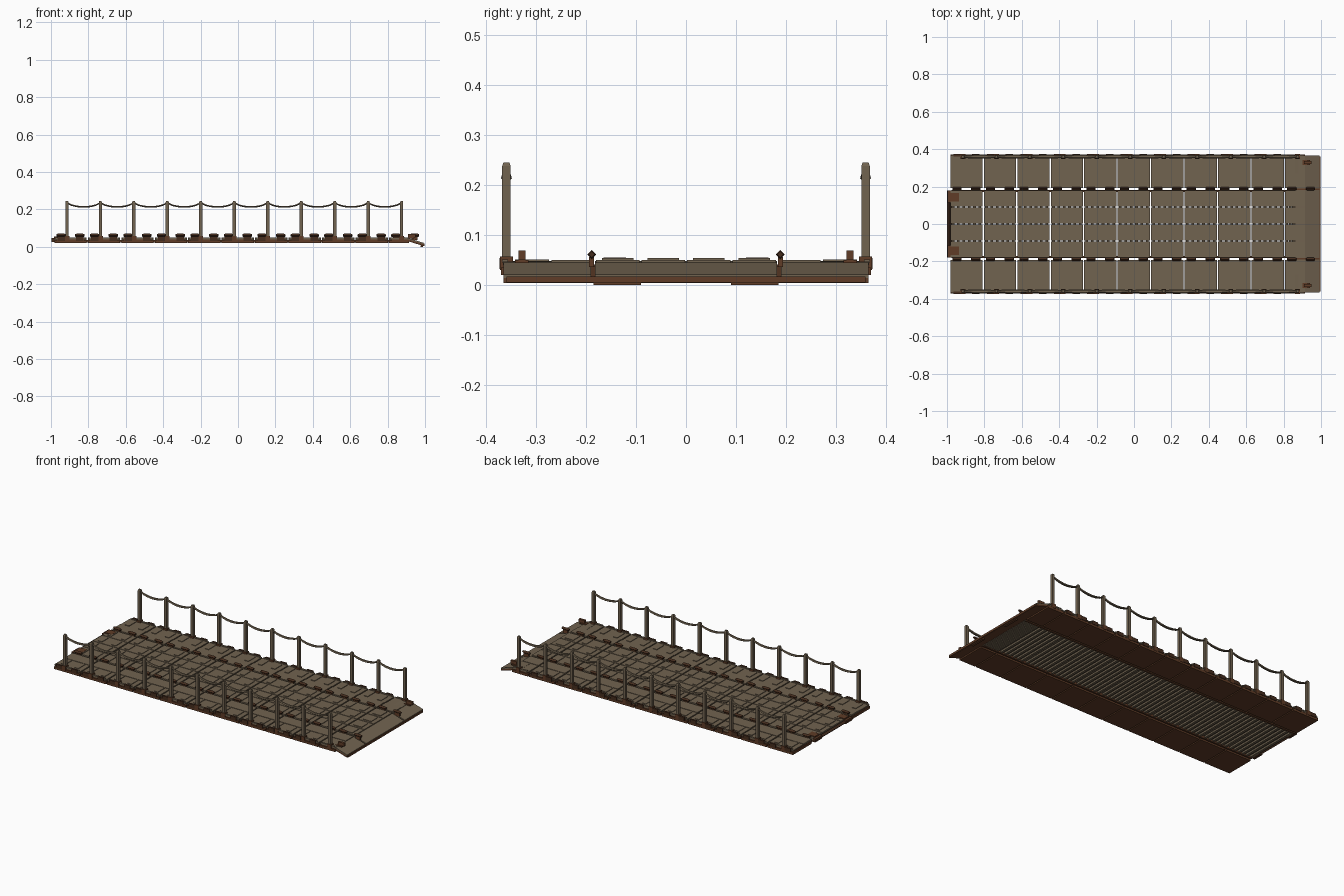
import bpy, bmesh, math
from mathutils import Matrix, Vector

cube = bpy.data.objects.get("Cube")
if cube:
    bpy.data.objects.remove(cube, do_unlink=True)


def material(name, color):
    m = bpy.data.materials.new(name)
    m.use_nodes = True
    m.diffuse_color = (*color, 1)
    m.node_tree.nodes["Principled BSDF"].inputs["Base Color"].default_value = (*color, 1)
    return m


TAN = material("weathered tan", (0.165, 0.125, 0.08))
BROWN = material("rust brown", (0.115, 0.045, 0.02))
DARK = material("dark brown", (0.06, 0.026, 0.013))

PITCH = 0.179
CENTRES = [-0.896 + PITCH * i for i in range(10)]
POSTS = [-0.915 + PITCH * i for i in range(11)]
SIDES = (-1, 1)


def box(bm, x0, x1, y0, y1, z0, z1):
    size = Matrix.Diagonal((x1 - x0, y1 - y0, z1 - z0, 1))
    place = Matrix.Translation(((x0 + x1) / 2, (y0 + y1) / 2, (z0 + z1) / 2))
    bmesh.ops.create_cube(bm, size=1, matrix=place @ size)


def sided_box(bm, side, x0, x1, y0, y1, z0, z1):
    a, b = sorted((side * y0, side * y1))
    box(bm, x0, x1, a, b, z0, z1)


def sweep(bm, sections):
    """Join equal rings of points into a closed solid."""
    rings = [[bm.verts.new(p) for p in ring] for ring in sections]
    n = len(rings[0])
    for a, b in zip(rings, rings[1:]):
        for i in range(n):
            j = (i + 1) % n
            bm.faces.new((a[i], a[j], b[j], b[i]))
    bm.faces.new(rings[0][::-1])
    bm.faces.new(rings[-1])


def finish(name, bm, mat):
    bmesh.ops.recalc_face_normals(bm, faces=bm.faces)
    mesh = bpy.data.meshes.new(name)
    bm.to_mesh(mesh)
    bm.free()
    mesh.materials.append(mat)
    ob = bpy.data.objects.new(name, mesh)
    bpy.context.collection.objects.link(ob)
    return ob


# Module spans, the last one shortened to meet the ramp
spans = [(c - 0.086, c + 0.086) for c in CENTRES] + [(0.808, 0.915)]

# Side pontoons: brown hull, tan deck on top
hull, deck = bmesh.new(), bmesh.new()
for s in SIDES:
    for a, b in spans:
        sided_box(hull, s, a, b, 0.193, 0.371, 0.02, 0.035)
        sided_box(hull, s, a + 0.012, b - 0.012, 0.193, 0.366, 0.035, 0.04)
        sided_box(deck, s, a, b, 0.193, 0.367, 0.04, 0.047)
        sided_box(deck, s, a, b, 0.193, 0.27, 0.047, 0.0495)
finish("pontoon_hulls", hull, BROWN)
finish("side_decks", deck, TAN)

# Raised bars near the module ends of the side decks
bars = bmesh.new()
for s in SIDES:
    for c in CENTRES:
        for e in SIDES:
            m = c + e * 0.045
            sided_box(bars, s, m - 0.013, m + 0.013, 0.275, 0.343, 0.047, 0.0505)
finish("side_deck_bars", bars, TAN)

# Centre deck: four rows of planks with raised panels and cross ribs below
planks, panels, ribs = bmesh.new(), bmesh.new(), bmesh.new()
for a, b in spans:
    for row in range(4):
        y = -0.182 + row * 0.091
        box(planks, a, b, y + 0.002, y + 0.089, 0.036, 0.05)
        for m in (a + 0.04, b - 0.04):
            box(panels, m - 0.014, m + 0.014, y + 0.014, y + 0.077, 0.05, 0.0535)
    for k in range(6):
        x = a + (b - a) * (k + 0.5) / 6
        box(ribs, x - 0.007, x + 0.007, -0.18, 0.18, 0.026, 0.036)
finish("centre_planks", planks, TAN)
finish("centre_panels", panels, TAN)
finish("centre_ribs", ribs, TAN)

# Long beams carrying the centre deck
beams = bmesh.new()
for s in SIDES:
    sided_box(beams, s, -0.975, 0.91, 0.172, 0.182, 0.022, 0.036)
finish("centre_beams", beams, BROWN)


# Sloping ramp: brown wedge plate with a tan skin
def ramp_plate(bm, y0, y1, low, high):
    xs = ((0.86, 0.0), (0.915, -0.003), (0.993, -0.027))
    sweep(bm, [[(x, y, z + d) for x, d in xs for z in (low,)] +
               [(x, y, z + d) for x, d in xs[::-1] for z in (high,)] for y in (y0, y1)])


wedge, skin = bmesh.new(), bmesh.new()
ramp_plate(wedge, -0.366, 0.366, 0.031, 0.041)
for y0, y1 in ((-0.366, -0.19), (-0.182, 0.182), (0.19, 0.366)):
    ramp_plate(skin, y0, y1, 0.041, 0.048)
finish("ramp_base", wedge, BROWN)
finish("ramp_skin", skin, TAN)
lip = bmesh.new()
box(lip, 0.988, 0.997, -0.36, 0.36, 0.005, 0.017)
for s in SIDES:
    sided_box(lip, s, 0.975, 0.99, 0.09, 0.185, 0.0, 0.008)
finish("ramp_lip", lip, BROWN)

# Blocks standing beside the ramp
blocks = bmesh.new()
for s in SIDES:
    sided_box(blocks, s, 0.9, 0.94, 0.316, 0.343, 0.044, 0.05)
    sided_box(blocks, s, 0.91, 0.95, 0.322, 0.336, 0.05, 0.069)
finish("ramp_blocks", blocks, BROWN)


def diamond(y, z, r):
    return [(y + r, z), (y, z + r), (y - r, z), (y, z - r)]


# Cleats linking centre and side decks, with stems below
cleats, stems = bmesh.new(), bmesh.new()
for s in SIDES:
    for c in CENTRES + [0.894]:
        for x in (c - 0.05, c + 0.05):
            sweep(cleats, [[(x + e, y, z) for y, z in diamond(s * 0.189, 0.061, r)]
                           for e, r in ((-0.025, 0.006), (-0.018, 0.009), (0.018, 0.009), (0.025, 0.006))])
            sided_box(stems, s, x - 0.016, x + 0.016, 0.184, 0.194, 0.036, 0.056)
finish("cleats", cleats, DARK)
finish("cleat_stems", stems, BROWN)

# Coupling bar and hooks on the end opposite the ramp
bar, hooks = bmesh.new(), bmesh.new()
sweep(bar, [[(x, y, z) for x, z in diamond(-0.988, 0.036, 0.011)] for y in (-0.178, 0.178)])
for s in SIDES:
    sided_box(hooks, s, -0.985, -0.935, 0.12, 0.165, 0.044, 0.055)
    sided_box(hooks, s, -0.998, -0.976, 0.115, 0.178, 0.027, 0.047)
finish("coupling_bar", bar, DARK)
finish("coupling_hooks", hooks, BROWN)

# Edge strips and clips along the outer sides
strips, clips = bmesh.new(), bmesh.new()
for s in SIDES:
    for a, b in spans:
        sided_box(strips, s, a + 0.01, b - 0.01, 0.357, 0.369, 0.045, 0.051)
    for c in CENTRES:
        for x in (c - 0.05, c + 0.05):
            sided_box(clips, s, x - 0.02, x + 0.02, 0.362, 0.374, 0.032, 0.054)
finish("edge_strips", strips, TAN)
finish("edge_clips", clips, DARK)

# Railing posts with sleeves and chamfered tops
posts, sleeves = bmesh.new(), bmesh.new()
for s in SIDES:
    for x in POSTS:
        sweep(posts, [[(x + i * r, s * 0.36 + j * r, z) for i, j in ((-1, -1), (1, -1), (1, 1), (-1, 1))]
                      for z, r in ((0.04, 0.0085), (0.238, 0.0085), (0.245, 0.006))])
        sided_box(sleeves, s, x - 0.013, x + 0.013, 0.347, 0.373, 0.03, 0.057)
finish("railing_posts", posts, TAN)
finish("post_sleeves", sleeves, BROWN)

# Ropes sagging between the posts
ropes = bmesh.new()
for s in SIDES:
    for x in POSTS[:-1]:
        rings = []
        for k in range(8):
            t = k / 7
            dip = math.sin(math.pi * t) ** 0.7 if 0 < k < 7 else 0
            z = 0.235 - 0.022 * dip
            w = 0.005 + 0.006 * dip
            rings.append([(x + PITCH * t, s * 0.36 + w * math.cos(q), z + 0.005 * math.sin(q))
                          for q in (math.tau * i / 6 for i in range(6))])
        sweep(ropes, rings)
finish("railing_ropes", ropes, TAN)
